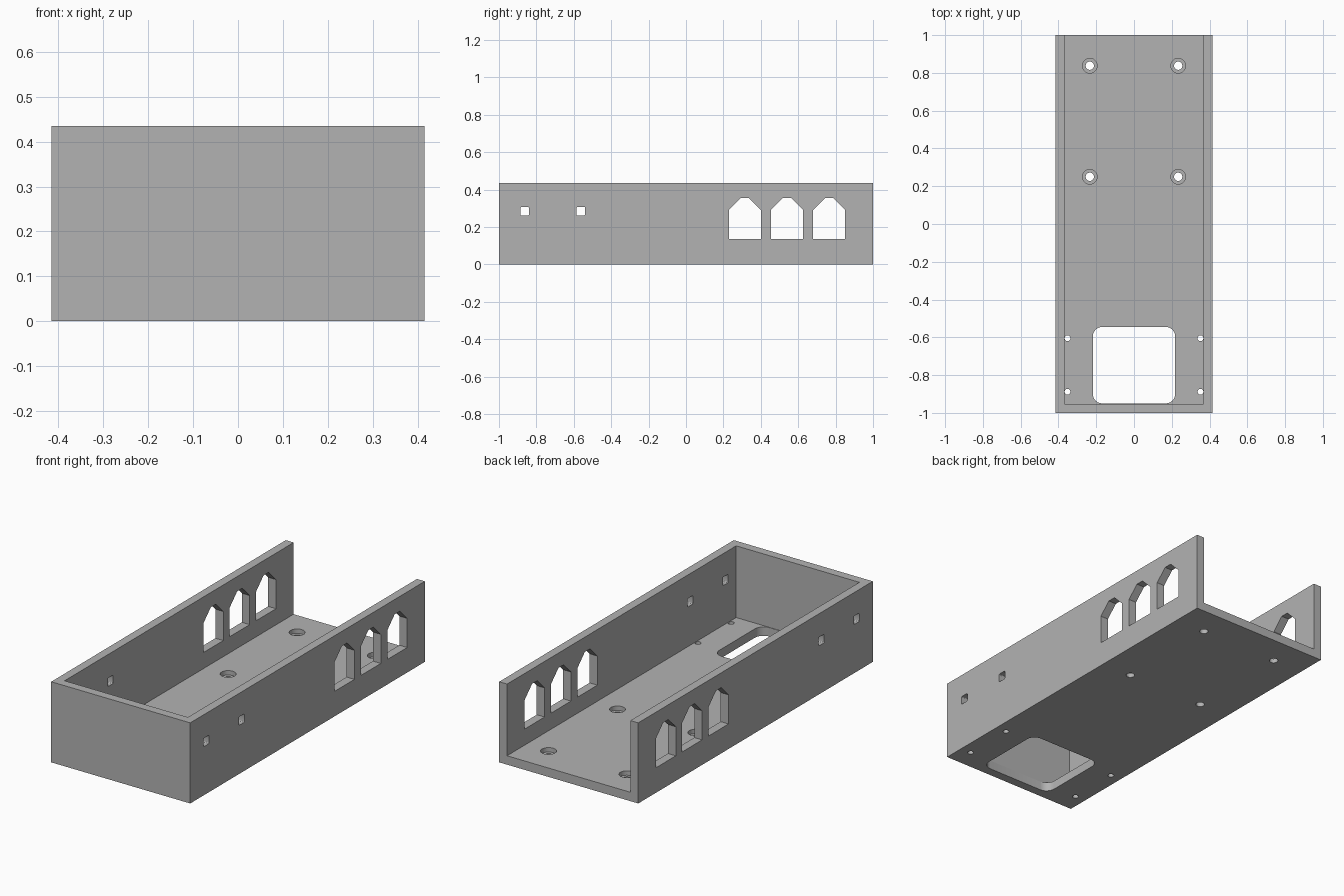
import bpy, math
from mathutils import Vector

cube = bpy.data.objects.get("Cube")
if cube:
    bpy.data.objects.remove(cube, do_unlink=True)

HALF_W, HEIGHT, WALL, FLOOR = 0.415, 0.435, 0.047, 0.048

grey = bpy.data.materials.new("plain grey")
grey.use_nodes = True
COLOUR = (0.45, 0.45, 0.45, 1)
grey.diffuse_color = COLOUR
grey.node_tree.nodes["Principled BSDF"].inputs["Base Color"].default_value = COLOUR


def prism(name, points, axis, low, high):
    """Extrude a 2D outline along z (points are x, y) or along x (points are y, z)."""
    def place(p, d):
        return (p[0], p[1], d) if axis == "z" else (d, p[0], p[1])
    n = len(points)
    verts = [place(p, d) for d in (low, high) for p in points]
    faces = [tuple(reversed(range(n))), tuple(range(n, 2 * n))]
    faces += [(i, (i + 1) % n, n + (i + 1) % n, n + i) for i in range(n)]
    mesh = bpy.data.meshes.new(name)
    mesh.from_pydata(verts, [], faces)
    mesh.materials.append(grey)
    obj = bpy.data.objects.new(name, mesh)
    bpy.context.collection.objects.link(obj)
    return obj


def rounded_rect(x0, x1, y0, y1, r, steps=6):
    corners = [(x1 - r, y1 - r), (x0 + r, y1 - r), (x0 + r, y0 + r), (x1 - r, y0 + r)]
    return [(cx + r * math.cos(a), cy + r * math.sin(a))
            for k, (cx, cy) in enumerate(corners)
            for a in [math.pi / 2 * (k + s / steps) for s in range(steps + 1)]]


def circle(cx, cy, r, n=32):
    return [(cx + r * math.cos(math.tau * i / n), cy + r * math.sin(math.tau * i / n))
            for i in range(n)]


def cut(points, axis, low, high):
    cutter = prism("cutter", points, axis, low, high)
    cutter.hide_render = True
    mod = tray.modifiers.new("cut", "BOOLEAN")
    mod.operation, mod.solver, mod.object = "DIFFERENCE", "EXACT", cutter
    bpy.ops.object.modifier_apply(modifier=mod.name)
    bpy.data.objects.remove(cutter, do_unlink=True)


# Solid block for the tray
tray = prism("open_ended_tray",
             [(-HALF_W, -1), (HALF_W, -1), (HALF_W, 1), (-HALF_W, 1)], "z", 0, HEIGHT)
bpy.context.view_layer.objects.active = tray
tray.select_set(True)

# Hollow interior, open at the top and back
inner = HALF_W - WALL
cut([(-inner, WALL - 1), (inner, WALL - 1), (inner, 1.2), (-inner, 1.2)], "z", FLOOR, 1)

# Three peaked windows through both side walls
for y in (0.315, 0.54, 0.765):
    half = [(0.085, 0.135), (0.085, 0.292), (0.022, 0.355)]
    cut([(y + a, z) for a, z in half] + [(y - a, z) for a, z in reversed(half)], "x", -1, 1)

# Small square holes through both side walls
for y in (-0.862, -0.562):
    cut(rounded_rect(y - 0.023, y + 0.023, 0.262, 0.308, 0.006, 3), "x", -1, 1)

# Rounded opening in the floor
cut(rounded_rect(-0.218, 0.218, -0.95, -0.545, 0.05), "z", -0.1, 0.1)

for side in (-1, 1):
    # Counterbored mounting holes
    for y in (0.25, 0.838):
        cut(circle(side * 0.234, y, 0.039), "z", 0.024, 0.1)
        cut(circle(side * 0.234, y, 0.022), "z", -0.1, 0.1)
    # Small holes beside the floor opening
    for y in (-0.605, -0.888):
        cut(circle(side * 0.352, y, 0.0155, 24), "z", -0.1, 0.1)

bpy.ops.object.shade_smooth_by_angle(angle=math.radians(25))
